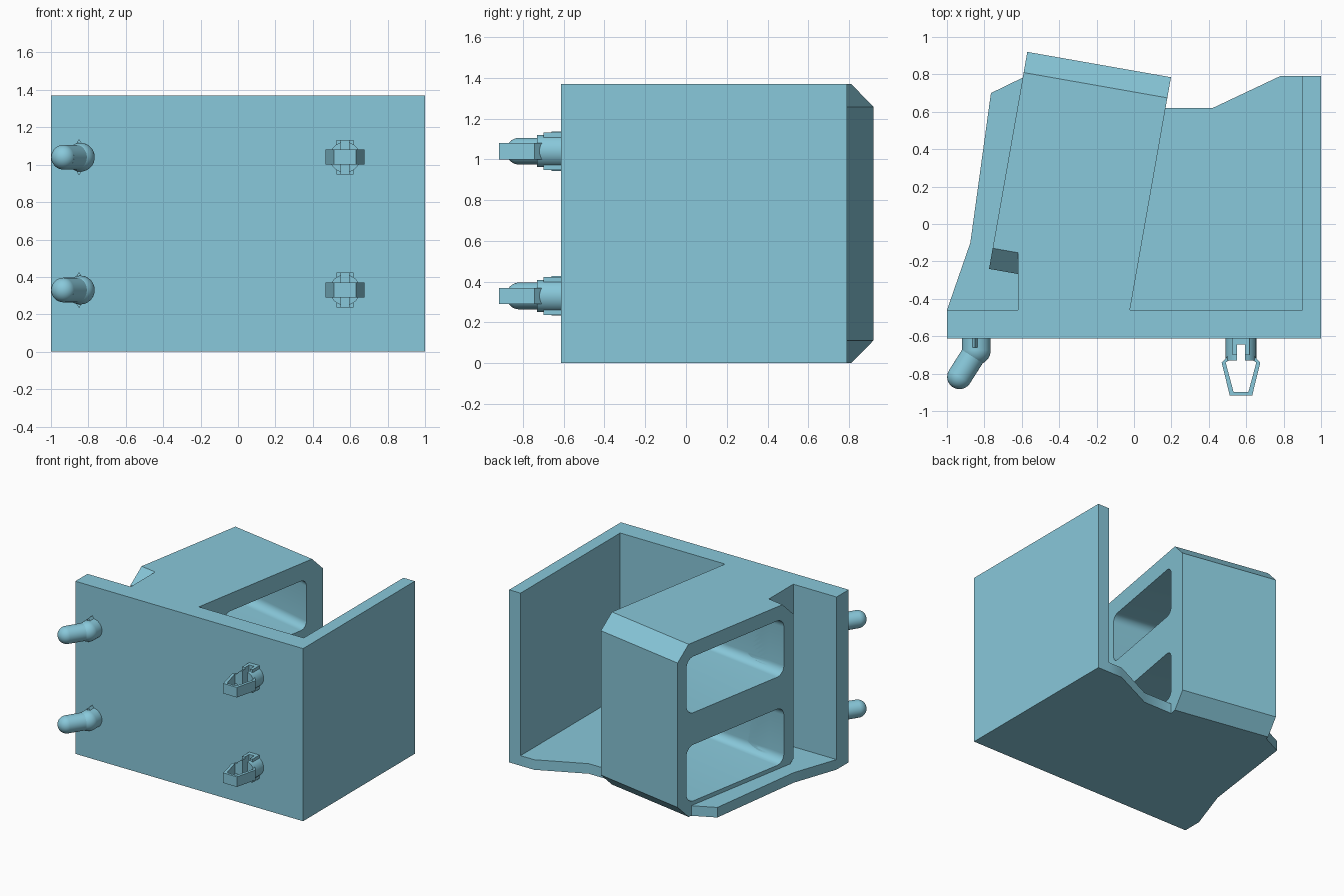
import bpy, bmesh, math
from mathutils import Matrix, Vector

if "Cube" in bpy.data.objects:
    bpy.data.objects.remove(bpy.data.objects["Cube"])

A = math.radians(10)
U = Vector((math.cos(A), -math.sin(A), 0))      # across the tilted box
V = Vector((math.sin(A), math.cos(A), 0))       # along the tilted box
Z = Vector((0, 0, 1))
F = Vector((-0.775, -0.24, 0))                  # its front left corner
W, L, H, C = 0.78, 1.178, 1.37, 0.112

paint = bpy.data.materials.new("blue_grey")
paint.diffuse_color = (0.248, 0.58, 0.705, 1)
paint.use_nodes = True
paint.node_tree.nodes["Principled BSDF"].inputs["Base Color"].default_value = paint.diffuse_color


def loc(u, v):
    p = F + U * u + V * v
    return (p.x, p.y)


def frame(x, y, z, o):
    m = Matrix((x, y, z)).transposed().to_4x4()
    m.translation = o
    return m


def finish(bm, name):
    bmesh.ops.recalc_face_normals(bm, faces=bm.faces[:])
    me = bpy.data.meshes.new(name)
    bm.to_mesh(me)
    bm.free()
    me.materials.append(paint)
    ob = bpy.data.objects.new(name, me)
    bpy.context.collection.objects.link(ob)
    return ob


def prism(name, pts, z0, z1, m=Matrix(), top=None):
    bm = bmesh.new()
    a = [bm.verts.new((x, y, z0)) for x, y in pts]
    b = [bm.verts.new((x, y, z1)) for x, y in top or pts]
    n = len(a)
    bm.faces.new(a)
    bm.faces.new(b)
    for i in range(n):
        j = (i + 1) % n
        bm.faces.new((a[i], a[j], b[j], b[i]))
    bm.transform(m)
    return finish(bm, name)


def block(name, x0, x1, y0, y1, z0, z1):
    return prism(name, [(x0, y0), (x1, y0), (x1, y1), (x0, y1)], z0, z1)


def rod(name, a, b, r, n=32):
    a, b = Vector(a), Vector(b)
    bm = bmesh.new()
    m = Matrix.Translation((a + b) / 2) @ (b - a).to_track_quat('Z', 'Y').to_matrix().to_4x4()
    bmesh.ops.create_cone(bm, cap_ends=True, segments=n, radius1=r, radius2=r,
                          depth=(b - a).length, matrix=m)
    return finish(bm, name)


def ball(name, c, r):
    bm = bmesh.new()
    bmesh.ops.create_uvsphere(bm, u_segments=32, v_segments=16, radius=r,
                              matrix=Matrix.Translation(c))
    return finish(bm, name)


def boolean(ob, tool, op):
    md = ob.modifiers.new(op, 'BOOLEAN')
    md.operation, md.object, md.solver = op, tool, 'EXACT'
    bpy.context.view_layer.objects.active = ob
    bpy.ops.object.modifier_apply(modifier=md.name)
    bpy.data.objects.remove(tool, do_unlink=True)


def round_rect(cx, cy, hx, hy, r, n=8):
    pts = []
    for k, (sx, sy) in enumerate([(1, 1), (-1, 1), (-1, -1), (1, -1)]):
        for i in range(n + 1):
            t = math.pi / 2 * (k + i / n)
            pts.append((cx + sx * (hx - r) + r * math.cos(t), cy + sy * (hy - r) + r * math.sin(t)))
    return pts


# front plate with right wall, and floor
body = prism("plate_and_wall", [(-1, -0.612), (1, -0.612), (1, 0.79), (0.9, 0.79),
                                (0.9, -0.46), (-1, -0.46)], 0, H)
floor = prism("floor", [(-1, -0.612), (1, -0.612), (1, 0.79), (0.78, 0.79), (0.42, 0.62),
                        (0.16, 0.62), (-0.59, 0.785), (-0.765, 0.70), (-0.875, -0.1),
                        (-1, -0.46)], 0, 0.08)
boolean(body, floor, 'UNION')

# tilted box with chamfered ends, and the web joining it to the plate
side = frame(V, Z, U, F)
box = prism("tilted_box", [(0, C), (C, 0), (L - C, 0), (L, C), (L, H - C),
                           (L - C, H), (C, H), (0, H - C)], 0, W, side)
web = prism("web", [(-0.62, -0.47), (-0.022, -0.47), loc(W, -0.087), loc(W, 0.12),
                    (-0.62, -0.13)], 0, H)

# two rounded windows through the box, narrowing to the right
def window(u, z):
    return round_rect(L / 2 + 0.003, z, 0.495 - 0.1 * u, 0.223 - 0.035 * u, 0.07 - 0.015 * u)


for z in (0.335, 1.035):
    for part in (box, web):
        boolean(part, prism("window_cutter", window(-0.1, z), -0.1, W + 0.1, side,
                            window(W + 0.1, z)), 'DIFFERENCE')

for i, z in enumerate((0.33, 1.04)):
    # angled hook: stem, elbow, tilted round-ended arm and rib
    sx, r = -0.843, 0.077
    tip, elbow = (-0.933, -0.817, z), (sx, -0.675, z)
    rod(f"hook_stem_{i}", (sx, -0.6, z), elbow, r)
    ball(f"hook_elbow_{i}", elbow, r)
    rod(f"hook_arm_{i}", elbow, tip, 0.066)
    ball(f"hook_tip_{i}", tip, 0.066)
    prism(f"hook_rib_{i}", [(-0.06, 0), (0, -0.097), (0.06, 0), (0, 0.097)], 0.6, 0.66,
          frame(Vector((1, 0, 0)), Z, Vector((0, -1, 0)), Vector((-0.85, 0, z))))

    # snap clip: slotted stem with ribs, and a spring loop
    cx = 0.572
    stem = rod(f"clip_stem_{i}", (cx, -0.6, z), (cx, -0.73, z), 0.082)
    boolean(stem, block("rib", cx - 0.045, cx + 0.045, -0.7, -0.6, z - 0.093, z + 0.093), 'UNION')
    boolean(stem, block("slot_cutter", cx - 0.022, cx + 0.022, -0.8, -0.645, z - 0.2, z + 0.2),
            'DIFFERENCE')
    half = [(0.065, -0.70), (0.103, -0.742), (0.06, -0.917)]
    inner = [(0.04, -0.897), (0.082, -0.74), (0.04, -0.715)]
    loop = ([(cx - x, y) for x, y in half] + [(cx + x, y) for x, y in half[::-1]]
            + [(cx + x, y) for x, y in inner[::-1]] + [(cx - x, y) for x, y in inner])
    prism(f"clip_loop_{i}", loop, z - 0.04, z + 0.04)

bpy.ops.object.select_all(action='SELECT')
bpy.context.view_layer.objects.active = body
bpy.ops.object.shade_smooth_by_angle(angle=math.radians(30))
